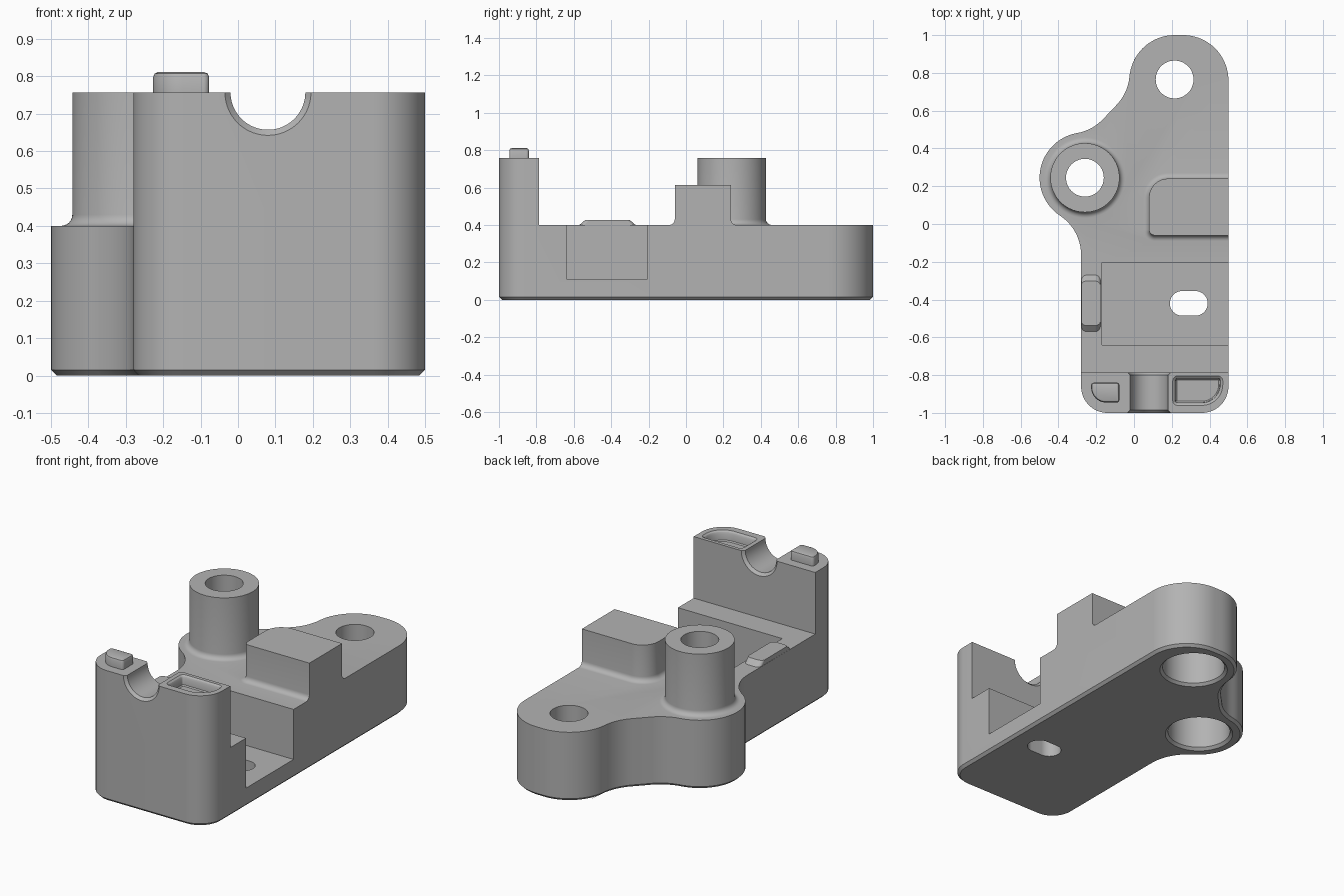
import bpy
import bmesh
from math import sin, cos, radians, pi
from mathutils import Vector

if "Cube" in bpy.data.objects:
    bpy.data.objects.remove(bpy.data.objects["Cube"])

grey = bpy.data.materials.new("plain grey")
grey.use_nodes = True
grey.diffuse_color = (0.45, 0.45, 0.45, 1)
grey.node_tree.nodes["Principled BSDF"].inputs["Base Color"].default_value = grey.diffuse_color

TOP, DECK = 0.757, 0.4


def arc(cx, cy, r, a0, a1):
    n = max(2, round(abs(a1 - a0) / 5))
    angles = [radians(a0 + (a1 - a0) * i / n) for i in range(n + 1)]
    return [Vector((cx + r * cos(a), cy + r * sin(a))) for a in angles]


def circle(cx, cy, r):
    return arc(cx, cy, r, 0, 360)[:-1]


def rounded(x0, y0, x1, y1, radii):
    """Rectangle with radii for front-left, front-right, back-right, back-left."""
    a, b, c, d = radii
    return (arc(x0 + a, y0 + a, a, 180, 270) + arc(x1 - b, y0 + b, b, 270, 360)
            + arc(x1 - c, y1 - c, c, 0, 90) + arc(x0 + d, y1 - d, d, 90, 180))


def grow(pts, d):
    """Offset a counter-clockwise outline outwards by d."""
    out = []
    for i, p in enumerate(pts):
        e = (p - pts[i - 1]).normalized()
        f = (pts[(i + 1) % len(pts)] - p).normalized()
        n0, n1 = Vector((e.y, -e.x)), Vector((f.y, -f.x))
        out.append(p + (n0 + n1) * d / (1 + n0.dot(n1)))
    return out


def clean(pts):
    return [p for i, p in enumerate(pts) if (p - pts[i - 1]).length > 1e-4]


def loft(name, outline, steps, along_y=False):
    """Stack offset copies of an outline; steps are (offset, height)."""
    outline = clean(outline)
    bm = bmesh.new()
    rings = []
    for d, h in steps:
        ring = grow(outline, d)
        rings.append([bm.verts.new((p.x, h, p.y) if along_y else (p.x, p.y, h)) for p in ring])
    n = len(outline)
    for lo, hi in zip(rings, rings[1:]):
        for i in range(n):
            j = (i + 1) % n
            bm.faces.new((lo[i], lo[j], hi[j], hi[i]))
    bm.faces.new(rings[0][::-1])
    bm.faces.new(rings[-1])
    bmesh.ops.recalc_face_normals(bm, faces=bm.faces)
    me = bpy.data.meshes.new(name)
    bm.to_mesh(me)
    bm.free()
    me.materials.append(grey)
    ob = bpy.data.objects.new(name, me)
    bpy.context.collection.objects.link(ob)
    return ob


def box(name, x0, y0, z0, x1, y1, z1):
    corners = [Vector(c) for c in ((x0, y0), (x1, y0), (x1, y1), (x0, y1))]
    return loft(name, corners, [(0, z0), (0, z1)])


def combine(target, tool, operation):
    bpy.context.view_layer.objects.active = target
    mod = target.modifiers.new(tool.name, "BOOLEAN")
    mod.operation, mod.solver, mod.object = operation, "EXACT", tool
    bpy.ops.object.modifier_apply(modifier=mod.name)
    bpy.data.objects.remove(tool)


def foot(r, top):
    """Profile steps for a post with a concave fillet at the deck."""
    curve = [(r - r * sin(t), DECK + r - r * cos(t)) for t in (i * pi / 12 for i in range(7))]
    return [(r, DECK - 0.03)] + curve + [(0, top)]


# Body outline: square front, two round lobes behind, blended by hollow arcs
outline = (arc(0.36, -0.86, 0.14, -90, 0) + arc(0.26, 0.76, 0.24, 0, 90)
           + arc(0.215, 0.76, 0.24, 90, 175) + arc(-0.273, 0.803, 0.25, -5, -45)
           + arc(-0.345, 0.7275, 0.25, -45, -80) + arc(-0.26, 0.245, 0.24, 100, 236.6)
           + arc(-0.53, -0.164, 0.25, 56.6, 0) + arc(-0.14, -0.86, 0.14, 180, 270))
body = loft("bracket_body", outline, [(-0.015, 0), (0, 0.015), (0, TOP)])

# Lower deck behind the front wall
combine(body, box("deck_cut", -1, -0.785, DECK, 1, 2, 1), "DIFFERENCE")

# Hollow boss and raised block, the block trimmed flush with the side
combine(body, loft("boss", circle(-0.26, 0.245, 0.183), foot(0.03, TOP)), "UNION")
block = rounded(0.08, -0.06, 0.7, 0.24, (0.03, 0.03, 0.03, 0.1))
block = loft("block", block, foot(0.03, 0.613))
combine(block, box("block_trim", 0.5, -1, 0, 1, 1, 1), "DIFFERENCE")
combine(body, block, "UNION")

# Bolt holes, counterbored and chamfered from below
for cx, cy in ((-0.26, 0.245), (0.215, 0.765)):
    combine(body, loft("bolt_hole", circle(cx, cy, 0.1), [(0, 0.2), (0, 1)]), "DIFFERENCE")
    combine(body, loft("counterbore", circle(cx, cy, 0.17),
                       [(0.03, -0.015), (0, 0.015), (0, 0.3)]), "DIFFERENCE")

# Side pocket with a slot through its floor
combine(body, box("pocket", -0.17, -0.64, 0.11, 0.7, -0.205, 0.6), "DIFFERENCE")
slot = arc(0.255, -0.42, 0.065, 90, 270) + arc(0.325, -0.42, 0.065, -90, 90)
combine(body, loft("slot", slot, [(0, -0.1), (0, 0.3)]), "DIFFERENCE")

# Half-round groove across the wall, chamfered at both ends
combine(body, loft("groove", circle(0.08, TOP, 0.1),
                   [(0.025, -1.01), (0, -0.985), (0, -0.8), (0.025, -0.775)], True), "DIFFERENCE")

# Recess and locating peg on top of the wall
recess = rounded(0.205, -0.96, 0.47, -0.805, (0.025, 0.11, 0.025, 0.025))
combine(body, loft("recess", recess, [(-0.022, 0.70), (-0.016, 0.706), (-0.014, 0.74),
                                      (-0.009, 0.75), (0, TOP), (0, 0.8)]), "DIFFERENCE")
peg = rounded(-0.227, -0.945, -0.077, -0.84, (0.08, 0.015, 0.015, 0.015))
combine(body, loft("peg", peg, [(0, 0.74), (0, 0.797), (-0.004, 0.807), (-0.013, 0.811)]), "UNION")

# Low tab with sloped ends beside the pocket
tab = loft("tab", rounded(-0.279, -0.57, -0.178, -0.27, (0.03,) * 4), [(0, 0.39), (0, DECK), (0, 0.427)])
for v in tab.data.vertices:
    if v.co.z > 0.42:
        v.co.y = -0.42 + (v.co.y + 0.42) * 0.79
combine(body, tab, "UNION")

bpy.ops.object.select_all(action="DESELECT")
body.select_set(True)
bpy.context.view_layer.objects.active = body
bpy.ops.object.shade_smooth_by_angle(angle=radians(25))
